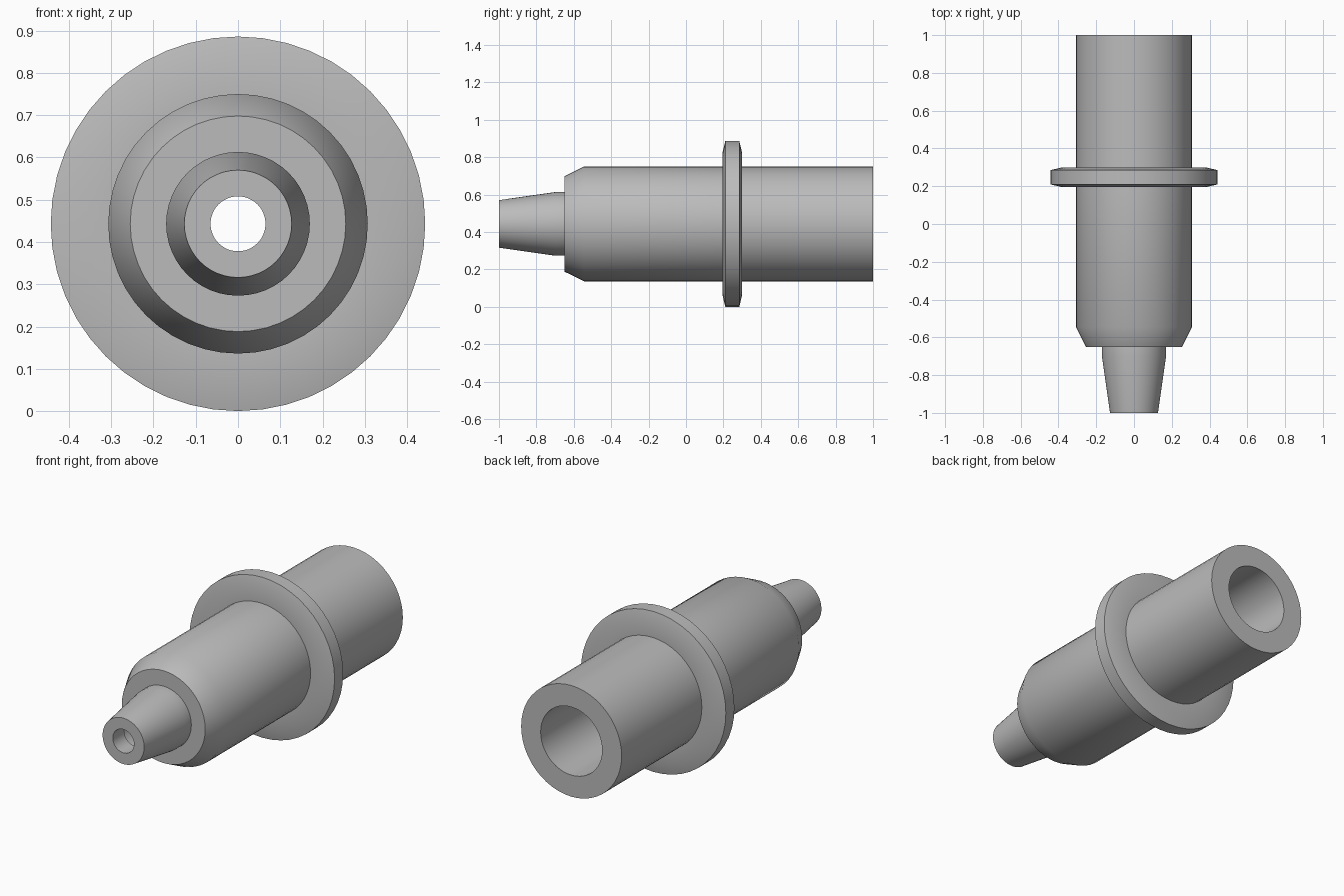
import bpy, bmesh
from math import radians, sin, cos, tau

default = bpy.data.objects.get("Cube")
if default:
    bpy.data.objects.remove(default, do_unlink=True)

AXIS_Z = 0.443
SEGMENTS = 48

grey = bpy.data.materials.new("plain grey")
grey.use_nodes = True
colour = (0.5, 0.5, 0.5, 1)
grey.diffuse_color = colour
grey.node_tree.nodes["Principled BSDF"].inputs["Base Color"].default_value = colour


def lathe(name, profile):
    """Turn a closed (y, radius) profile around the long axis."""
    bm = bmesh.new()
    rings = []
    for y, r in profile:
        angles = [tau * i / SEGMENTS for i in range(SEGMENTS)]
        rings.append([bm.verts.new((r * sin(a), y, r * cos(a))) for a in angles])
    for a, b in zip(rings, rings[1:] + rings[:1]):
        for i in range(SEGMENTS):
            j = (i + 1) % SEGMENTS
            bm.faces.new((a[i], a[j], b[j], b[i]))
    bmesh.ops.recalc_face_normals(bm, faces=bm.faces)
    mesh = bpy.data.meshes.new(name)
    bm.to_mesh(mesh)
    bm.free()
    mesh.materials.append(grey)
    obj = bpy.data.objects.new(name, mesh)
    obj.location.z = AXIS_Z
    bpy.context.collection.objects.link(obj)
    bpy.ops.object.select_all(action='DESELECT')
    obj.select_set(True)
    bpy.context.view_layer.objects.active = obj
    bpy.ops.object.shade_smooth_by_angle(angle=radians(32))
    return obj


# Tapered nozzle, shouldered sleeve and collar, then the stepped bore
nozzle = [(-1, 0.127), (-0.7, 0.17), (-0.65, 0.17)]
front_sleeve = [(-0.65, 0.255), (-0.545, 0.307), (0.195, 0.307)]
collar = [(0.195, 0.38), (0.21, 0.443), (0.285, 0.443), (0.3, 0.38)]
rear_sleeve = [(0.3, 0.307), (1, 0.307)]
bore = [(1, 0.188), (-0.55, 0.188), (-0.55, 0.1), (-0.9, 0.1), (-0.9, 0.065), (-1, 0.065)]
lathe("flanged_nozzle_tube", nozzle + front_sleeve + collar + rear_sleeve + bore)
